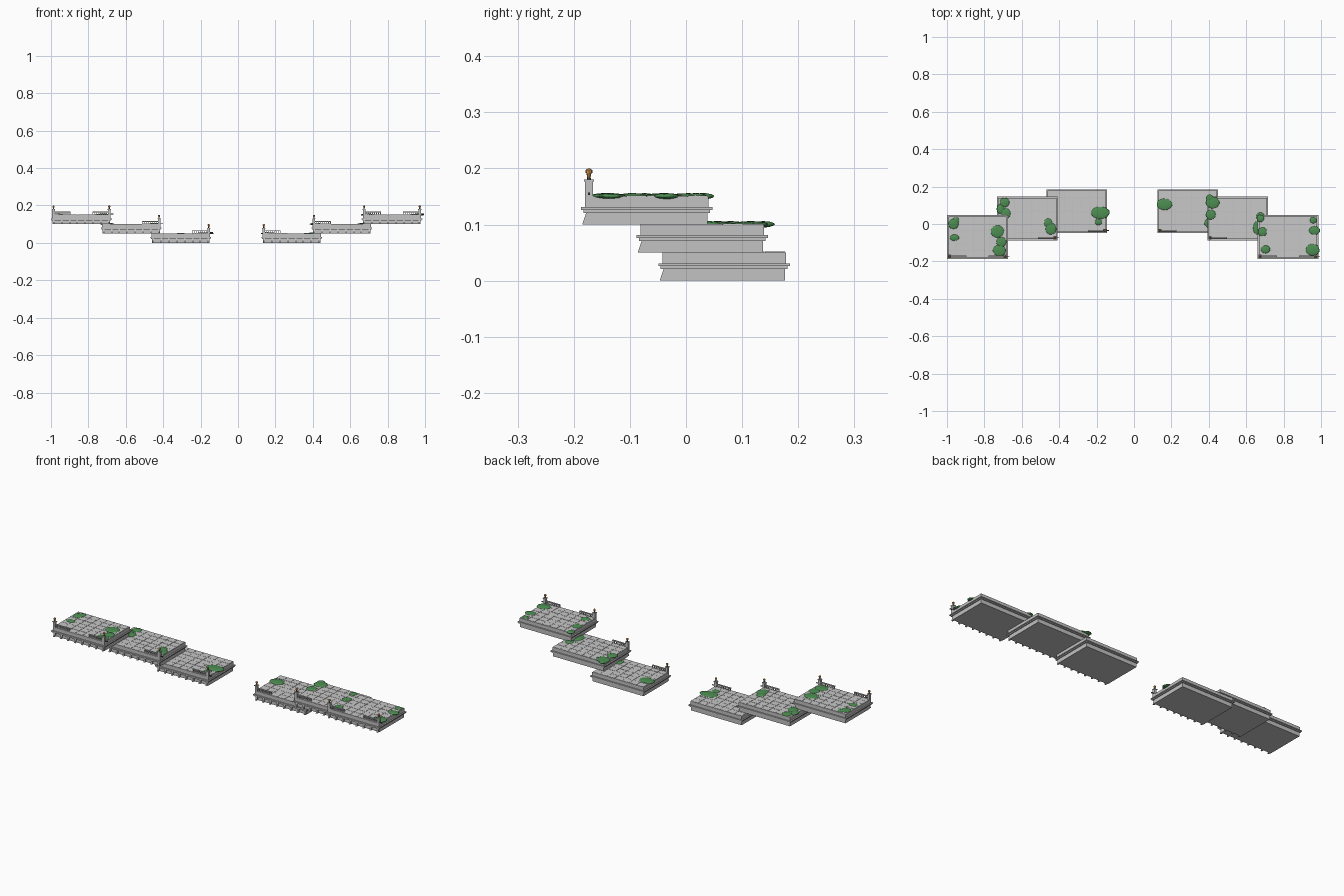
import bpy, bmesh, random
from mathutils import Matrix, Vector

random.seed(4)
if "Cube" in bpy.data.objects:
    bpy.data.objects.remove(bpy.data.objects["Cube"])


def material(name, rgb):
    m = bpy.data.materials.new(name)
    m.use_nodes = True
    m.diffuse_color = (*rgb, 1)
    m.node_tree.nodes["Principled BSDF"].inputs["Base Color"].default_value = (*rgb, 1)
    return m


STONE = material("grey stone", (0.54, 0.54, 0.54))
PAVING = material("pale paving", (0.58, 0.58, 0.58))
GREEN = material("leaf green", (0.075, 0.27, 0.085))
AMBER = material("amber lamp", (0.62, 0.30, 0.08))
BROWN = material("dark bronze", (0.10, 0.07, 0.05))


def box(bm, x0, x1, y0, y1, z0, z1):
    m = Matrix.Translation(((x0 + x1) / 2, (y0 + y1) / 2, (z0 + z1) / 2))
    m = m @ Matrix.Diagonal((x1 - x0, y1 - y0, z1 - z0, 1))
    return bmesh.ops.create_cube(bm, size=1, matrix=m)["verts"]


def cone(bm, x, y, z0, z1, r0, r1):
    bmesh.ops.create_cone(bm, cap_ends=True, segments=8, radius1=r0, radius2=r1,
                          depth=z1 - z0, matrix=Matrix.Translation((x, y, (z0 + z1) / 2)))


def finish(bm, name, mat, smooth=False):
    me = bpy.data.meshes.new(name)
    bm.to_mesh(me)
    bm.free()
    me.materials.append(mat)
    for p in me.polygons:
        p.use_smooth = smooth
    ob = bpy.data.objects.new(name, me)
    bpy.context.collection.objects.link(ob)


HX, HY = 0.1625, 0.117   # half size of the cornice


def terrace(name, cx, cy, z, posts):
    # plinth, two-step cornice and upper wall
    bm = bmesh.new()
    for inset, z0, z1 in ((0.009, 0, 0.021), (0.004, 0.021, 0.026),
                          (0, 0.026, 0.031), (0.007, 0.031, 0.05)):
        front = 0.014 if z0 == 0 else inset
        box(bm, cx - HX + inset, cx + HX - inset, cy - HY + front, cy + HY - inset,
            z + z0, z + z1)
    finish(bm, name + "_wall", STONE)

    # row of flared corbels along the front foot
    bm = bmesh.new()
    for i in range(8):
        x = cx + (i - 3.5) * 0.042
        vs = box(bm, x - 0.004, x + 0.004, cy - HY + 0.002, cy - HY + 0.018, z, z + 0.021)
        for v in vs:
            if v.co.z > z + 0.01 and v.co.y < cy - HY + 0.01:
                v.co.y += 0.007
    finish(bm, name + "_corbels", STONE)

    # paving slabs with narrow joints
    bm = bmesh.new()
    nx, ny = 7, 6
    w, d = (2 * HX - 0.016) / nx, (2 * HY - 0.016) / ny
    for i in range(nx):
        for j in range(ny):
            x, y = cx - HX + 0.008 + i * w, cy - HY + 0.008 + j * d
            gap = random.uniform(0.0004, 0.001)
            box(bm, x + gap, x + w - gap, y + gap, y + d - gap, z + 0.049,
                z + 0.051 + random.uniform(0, 0.0006))
    finish(bm, name + "_paving", PAVING)

    # corner posts, balustrades and lamps
    y = cy - HY + 0.014
    stone, lamp, trim = bmesh.new(), bmesh.new(), bmesh.new()
    for side in posts:
        px = cx + side * 0.149
        box(stone, px - 0.007, px + 0.007, y - 0.007, y + 0.007, z + 0.03, z + 0.077)
        box(stone, px - 0.009, px + 0.009, y - 0.009, y + 0.009, z + 0.077, z + 0.080)
        a, b = sorted((px, px - side * 0.09))
        box(stone, a, b, y - 0.004, y + 0.004, z + 0.0625, z + 0.0665)
        box(stone, a, b, y - 0.003, y + 0.003, z + 0.05, z + 0.0525)
        for i in range(8):
            bx = px - side * (0.013 + i * 0.0107)
            box(stone, bx - 0.002, bx + 0.002, y - 0.002, y + 0.002, z + 0.05, z + 0.063)
        cone(trim, px, y, z + 0.080, z + 0.084, 0.004, 0.003)
        cone(lamp, px, y, z + 0.084, z + 0.092, 0.003, 0.0045)
        cone(lamp, px, y, z + 0.092, z + 0.097, 0.006, 0.006)
        cone(lamp, px, y, z + 0.097, z + 0.100, 0.006, 0.002)
        # small bracket on the side of the post
        box(trim, px + 0.006, px + 0.022, y - 0.002, y + 0.002, z + 0.053, z + 0.057)
    finish(stone, name + "_balustrade", STONE)
    finish(lamp, name + "_lamps", AMBER)
    finish(trim, name + "_lamp_brackets", BROWN)


def bushes(name, z, spots):
    # low mounds of foliage: x, y, half width, half depth
    bm = bmesh.new()
    for x, y, rx, ry in spots:
        m = Matrix.Translation((x, y, z + 0.0505)) @ Matrix.Diagonal((rx, ry, 0.0055, 1))
        vs = bmesh.ops.create_icosphere(bm, subdivisions=3, radius=1, matrix=m)["verts"]
        for v in vs:
            v.co += (v.co - Vector((x, y, z + 0.05))) * random.uniform(-0.04, 0.04)
    finish(bm, name + "_bushes", GREEN, True)


TERRACES = [
    ("right_upper", -0.8375, -0.07, 0.10, (-1, 1),
     [(-0.965, 0.0, 0.027, 0.027), (-0.952, 0.018, 0.018, 0.018), (-0.96, -0.073, 0.025, 0.017),
      (-0.73, -0.04, 0.036, 0.033), (-0.709, -0.096, 0.027, 0.027),
      (-0.72, -0.142, 0.035, 0.031)]),
    ("right_middle", -0.571, 0.029, 0.05, (1,),
     [(-0.692, 0.115, 0.026, 0.025), (-0.687, 0.056, 0.027, 0.029),
      (-0.714, 0.08, 0.02, 0.025), (-0.459, 0.006, 0.022, 0.024), (-0.444, -0.025, 0.029, 0.032)]),
    ("right_lower", -0.306, 0.068, 0.0, (1,),
     [(-0.18, 0.06, 0.05, 0.033), (-0.19, 0.01, 0.02, 0.016)]),
    ("left_lower", 0.287, 0.068, 0.0, (-1,),
     [(0.163, 0.105, 0.042, 0.031), (0.395, 0.005, 0.018, 0.023)]),
    ("left_middle", 0.555, 0.029, 0.05, (-1,),
     [(0.42, 0.115, 0.037, 0.032), (0.405, 0.138, 0.02, 0.02), (0.41, 0.05, 0.027, 0.027),
      (0.676, 0.04, 0.022, 0.022), (0.662, -0.02, 0.025, 0.038)]),
    ("left_upper", 0.823, -0.07, 0.10, (-1, 1),
     [(0.676, 0.03, 0.02, 0.02), (0.687, -0.042, 0.024, 0.024), (0.703, -0.136, 0.025, 0.021),
      (0.958, 0.02, 0.018, 0.017), (0.965, -0.035, 0.03, 0.023), (0.955, -0.138, 0.037, 0.031)]),
]
for name, cx, cy, z, posts, spots in TERRACES:
    terrace(name, cx, cy, z, posts)
    bushes(name, z, spots)
